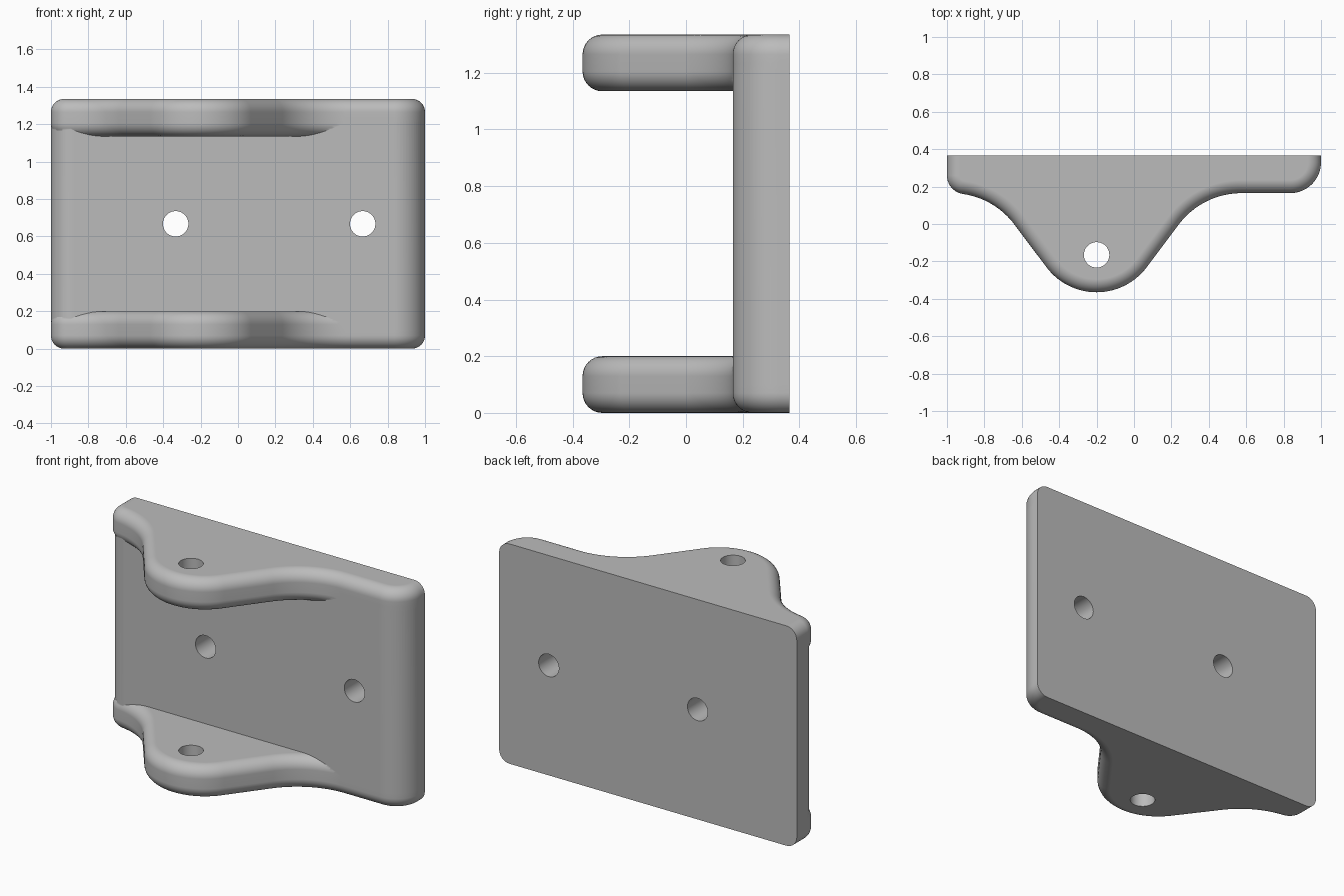
import bpy, bmesh, math
from mathutils import Vector

if "Cube" in bpy.data.objects:
    bpy.data.objects.remove(bpy.data.objects["Cube"])

H, T, R = 1.335, 0.2, 0.07        # height, wall thickness, edge rounding
BACK, FRONT = 0.365, 0.165        # plate back and front


def arc(cx, cy, r, a0, a1, n=16):
    return [Vector((cx + r * math.cos(math.radians(a0 + (a1 - a0) * i / n)),
                    cy + r * math.sin(math.radians(a0 + (a1 - a0) * i / n))))
            for i in range(n + 1)]


def inset(path, d):
    """Offset an open path towards its left (inner) side."""
    out = []
    for i, p in enumerate(path):
        t = Vector((0, 0))
        if i > 0:
            t += (p - path[i - 1]).normalized()
        if i < len(path) - 1:
            t += (path[i + 1] - p).normalized()
        t.normalize()
        out.append(p + Vector((-t.y, t.x)) * d)
    return out


def loft(name, path, layers):
    """Stack inset copies of a path; each layer is (inset, z)."""
    bm = bmesh.new()
    rings = [[bm.verts.new((p.x, p.y, z)) for p in inset(path, d)] for d, z in layers]
    n = len(path)
    for a, b in zip(rings, rings[1:]):
        for i in range(n - 1):
            bm.faces.new((a[i], a[i + 1], b[i + 1], b[i]))
    bm.faces.new(rings[0][::-1])
    bm.faces.new(rings[-1])
    # flat back face
    bm.faces.new([r[0] for r in rings] + [r[-1] for r in rings[::-1]])
    bmesh.ops.recalc_face_normals(bm, faces=bm.faces)
    mesh = bpy.data.meshes.new(name)
    bm.to_mesh(mesh)
    bm.free()
    ob = bpy.data.objects.new(name, mesh)
    bpy.context.collection.objects.link(ob)
    return ob


def boolean(target, tool, op):
    m = target.modifiers.new(op, 'BOOLEAN')
    m.operation, m.object, m.solver = op, tool, 'EXACT'
    bpy.context.view_layer.objects.active = target
    bpy.ops.object.modifier_apply(modifier=m.name)
    bpy.data.objects.remove(tool)


def drill(target, loc, rot, depth):
    bpy.ops.mesh.primitive_cylinder_add(vertices=48, radius=0.068, depth=depth,
                                        location=loc, rotation=rot)
    cutter = bpy.context.object
    cutter.name = "hole_cutter"
    cutter.hide_render = True
    boolean(target, cutter, 'DIFFERENCE')


# outlines seen from above
right_corner = arc(0.835, 0.33, 0.165, 270, 360) + [Vector((1, BACK))]
cy = -0.255 + math.sqrt(0.52 ** 2 - 0.075 ** 2)
psi = math.degrees(math.asin(0.075 / 0.52))
ear_path = ([Vector((-1, BACK))]
            + arc(-0.9, cy, 0.1, 180, 270 - psi)
            + arc(-0.975, -0.255, 0.42, 90 - psi, 36.87)[1:]
            + arc(-0.2, -0.03, 0.335, 216.87, 323.13, 28)
            + arc(0.575, -0.255, 0.42, 143.13, 90)
            + right_corner)
plate_path = [Vector((-1, BACK))] + arc(-0.88, 0.285, 0.12, 180, 270) + right_corner

# ears with rounded rims
steps = [math.pi / 2 * i / 8 for i in range(9)]
rim = [(R * (1 - math.sin(a)), R * (1 - math.cos(a))) for a in steps]
rim += [(d, T - z) for d, z in rim[::-1]]

# back plate joined with both ears
bracket = loft("hinge_bracket", plate_path, [(0, T / 2), (0, H - T / 2)])
for name, z0 in (("lower_ear", 0), ("upper_ear", H - T)):
    boolean(bracket, loft(name, ear_path, [(d, z + z0) for d, z in rim]), 'UNION')

# pin hole through the ears, two screw holes through the plate
drill(bracket, (-0.2, -0.165, H / 2), (0, 0, 0), 2)
for x in (-1 / 3, 2 / 3):
    drill(bracket, (x, 0.265, H / 2), (math.pi / 2, 0, 0), 0.5)

# colour and shading
grey = bpy.data.materials.new("plain grey")
grey.diffuse_color = (0.5, 0.5, 0.5, 1)
grey.use_nodes = True
grey.node_tree.nodes["Principled BSDF"].inputs["Base Color"].default_value = grey.diffuse_color
bracket.data.materials.clear()
bracket.data.materials.append(grey)
for p in bracket.data.polygons:
    p.material_index = 0
bpy.ops.object.select_all(action='DESELECT')
bracket.select_set(True)
bpy.context.view_layer.objects.active = bracket
bpy.ops.object.shade_smooth_by_angle(angle=math.radians(30))
wn = bracket.modifiers.new("even_shading", 'WEIGHTED_NORMAL')
wn.keep_sharp = True
